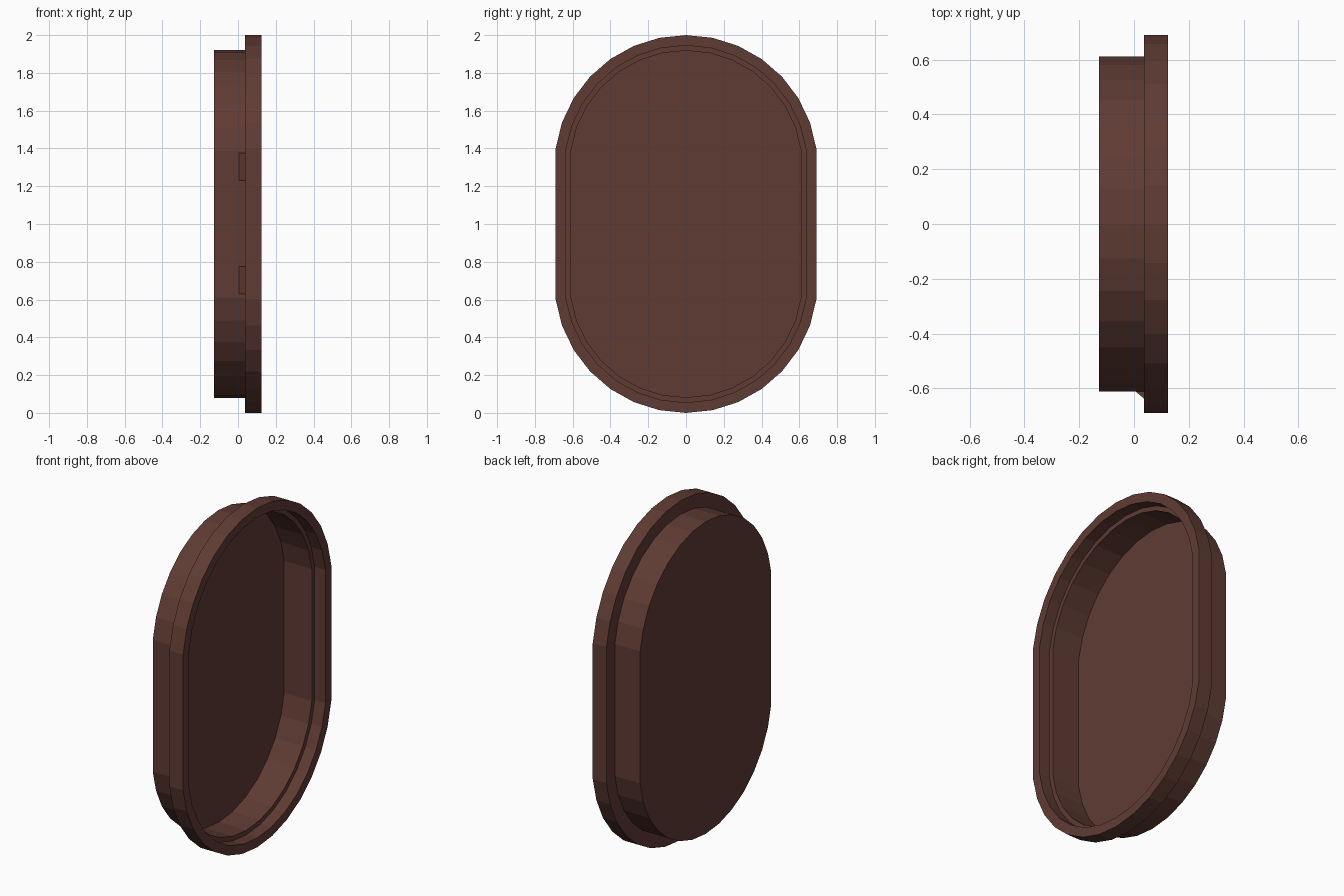
import bpy, bmesh, math

if "Cube" in bpy.data.objects:
    bpy.data.objects.remove(bpy.data.objects["Cube"])

brown = bpy.data.materials.new("dark brown")
brown.diffuse_color = (0.115, 0.044, 0.034, 1)
brown.use_nodes = True
brown.node_tree.nodes["Principled BSDF"].inputs["Base Color"].default_value = brown.diffuse_color

R, ARC_Z = 0.697, 0.303      # outer arc radius, arc centre above/below the middle
START, STEPS = math.radians(8), 7


def outline(inset):
    """Oval outline (y, z): two faceted arcs joined by straight sides."""
    r = R - inset
    span = math.pi - 2 * START
    pts = []
    for s in (1, -1):
        for i in range(2 * STEPS + 1):
            a = START + span * i / (2 * STEPS)
            pts.append((s * r * math.cos(a), 1 + s * (ARC_Z + r * math.sin(a))))
    return pts


def finish(name, bm):
    bmesh.ops.recalc_face_normals(bm, faces=bm.faces[:])
    me = bpy.data.meshes.new(name)
    bm.to_mesh(me)
    bm.free()
    me.materials.append(brown)
    ob = bpy.data.objects.new(name, me)
    bpy.context.collection.objects.link(ob)
    return ob


def loft(name, profile):
    """Bridge oval rings given as (inset, x), capping both ends."""
    bm = bmesh.new()
    rings = [[bm.verts.new((x, y, z)) for y, z in outline(d)] for d, x in profile]
    for a, b in zip(rings, rings[1:]):
        for i in range(len(a)):
            j = (i + 1) % len(a)
            bm.faces.new((a[i], a[j], b[j], b[i]))
    bm.faces.new(rings[0])
    bm.faces.new(rings[-1])
    return finish(name, bm)


# thin-walled pan with flanged, stepped rim
loft("oval_pan", [
    (0.08, -0.128), (0.08, 0.036),     # outer wall
    (0.0, 0.036), (0.0, 0.125),        # flange
    (0.055, 0.125), (0.055, 0.055),    # rim lip and inner wall
    (0.082, 0.055), (0.082, -0.125),   # step, inside wall, floor
])


# small wedge clips behind the flange on the front side
def clip(name, z0, z1):
    bm = bmesh.new()
    tri = [(0.003, -0.609), (0.036, -0.609), (0.036, -0.637)]
    lo, hi = [[bm.verts.new((x, y, z)) for x, y in tri] for z in (z0, z1)]
    bm.faces.new(lo)
    bm.faces.new(hi)
    for i in range(3):
        j = (i + 1) % 3
        bm.faces.new((lo[i], lo[j], hi[j], hi[i]))
    finish(name, bm)


clip("lower_clip", 0.63, 0.775)
clip("upper_clip", 1.23, 1.375)
